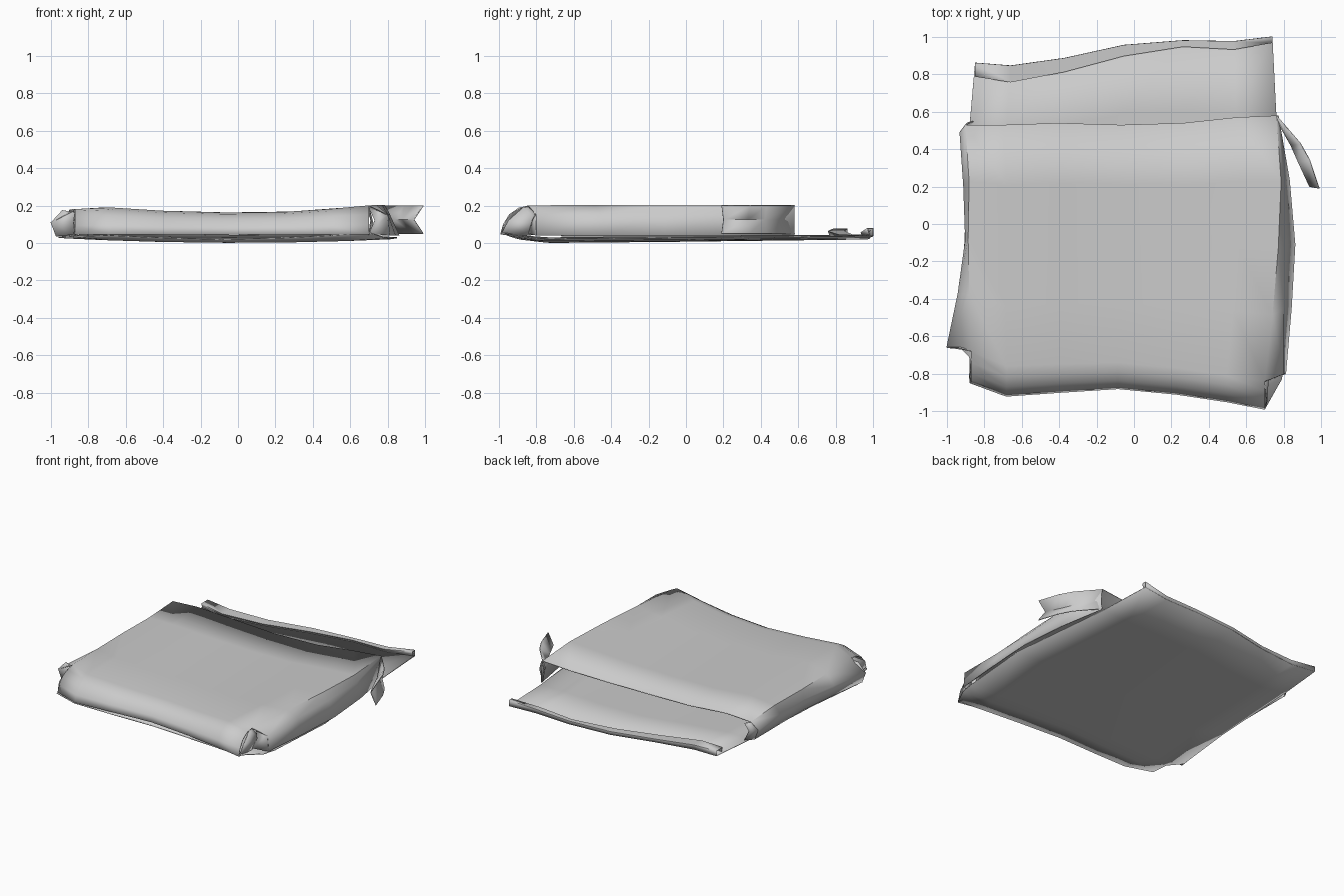
import bpy
import bmesh
import math

cube = bpy.data.objects.get("Cube")
if cube:
    bpy.data.objects.remove(cube, do_unlink=True)

grey = bpy.data.materials.new("plain grey card")
grey.use_nodes = True
tone = (0.6, 0.6, 0.6, 1)
grey.diffuse_color = tone
grey.node_tree.nodes["Principled BSDF"].inputs["Base Color"].default_value = tone


def lerp(a, b, t):
    return a + (b - a) * t


def sample(keys, x):
    """Piecewise linear height from (position, height) pairs."""
    for (x1, z1), (x2, z2) in zip(keys, keys[1:]):
        if x <= x2:
            return lerp(z1, z2, max(0, (x - x1) / (x2 - x1)))
    return keys[-1][1]


def top_z(x):
    return sample([(-.93, .175), (-.7, .188), (-.25, .16), (.2, .16), (.45, .175), (.72, .2)], x)


def base_z(x, y):
    return .004 + .028 * x * x + .012 * max(0, y + .5) + .2 * max(0, -.8 - y)


def sheet(name, *grids):
    """Joins grids of points into one smooth card sheet."""
    bm = bmesh.new()
    for grid in grids:
        rows = [[bm.verts.new(p) for p in row] for row in grid]
        for a, b in zip(rows, rows[1:]):
            for i in range(len(a) - 1):
                bm.faces.new((a[i], a[i + 1], b[i + 1], b[i]))
    bmesh.ops.remove_doubles(bm, verts=bm.verts, dist=.002)
    bmesh.ops.recalc_face_normals(bm, faces=bm.faces)
    mesh = bpy.data.meshes.new(name)
    bm.to_mesh(mesh)
    bm.free()
    mesh.materials.append(grey)
    obj = bpy.data.objects.new(name, mesh)
    bpy.context.collection.objects.link(obj)
    solid = obj.modifiers.new("card thickness", 'SOLIDIFY')
    solid.thickness = .006
    solid.offset = 0
    bpy.ops.object.select_all(action='DESELECT')
    obj.select_set(True)
    bpy.context.view_layer.objects.active = obj
    bpy.ops.object.shade_smooth_by_angle(angle=math.radians(50))
    return obj


# Shared column spacing across the width
cols = [0, .12, .3, .5, .7, .87, 1]
steps = [0, .25, .5, .75, 1]

# Top panel
back_y = [.53, .53, .54, .53, .54, .57, .58]
crease_y = [-.68, -.76, -.75, -.74, -.77, -.81, -.84]
left_x = [-.9, -.88, -.885, -.88, -.87]
right_x = [.76, .785, .77, .74, .7]
top = []
for v, l, r in zip(steps, left_x, right_x):
    row = []
    for f, b, c in zip(cols, back_y, crease_y):
        x = lerp(l, r, f)
        row.append((x, lerp(b, c, v), top_z(x)))
    top.append(row)

# Front wall curling down from the crease
foot_y = [-.85, -.92, -.9, -.88, -.91, -.95, -.99]
front = [top[-1]]
for drop, out in ((.08, .35), (.3, .68), (.65, .9), (1, 1)):
    front.append([(x, lerp(c, f, out), lerp(z, .045, drop))
                  for (x, c, z), f in zip(top[-1], foot_y)])


# Side walls hanging from the panel edges
def side_wall(edge, mid_x, mid_z, low_x, low_z, y_back, y_front):
    ys = [lerp(y_back, y_front, t) for t in steps]
    return [edge, [(x, y, mid_z) for x, y in zip(mid_x, ys)],
            [(x, y, low_z) for x, y in zip(low_x, ys)]]


left_edge = [row[0] for row in top]
right_edge = [row[-1] for row in top]
left = side_wall(left_edge, [-.93, -.91, -.9, -.94, -1], .11,
                 [-.9, -.9, -.9, -.93, -.97], .035, .49, -.66)
right = side_wall(right_edge, [.77, .8, .81, .8, .8], .15,
                  [.77, .83, .86, .84, .81], .04, .58, -.8)
sheet("lid_and_walls", top, front, left, right)

# Bottom panel, running on past the open back as a flap
rim_y = [.86, .845, .885, .955, .98, .975, 1]
levels = [0, .08, .13, .4, .8, 1]
base_left = [-.88, -.88, -.96, -.91, -.88, -.85]
base_right = [.7, .79, .81, .85, .76, .74]
base = []
for v, l, r in zip(levels, base_left, base_right):
    row = []
    for f, a, b in zip(cols, foot_y, rim_y):
        x, y = lerp(l, r, f), lerp(a, b, v)
        row.append((x, y, base_z(x, y)))
    base.append(row)
sheet("bottom_panel", base)

# Folded lip along the back rim
fold_y = [.79, .76, .815, .9, .95, .935, .97]
lift = [.035, .03, .02, .02, .02, .025, .04]
rim = base[-1]
lip = [rim,
       [(x, y, z + h) for (x, y, z), h in zip(rim, lift)],
       [(x, y, z + h) for (x, _, z), h, y in zip(rim, lift, fold_y)],
       [(x, y + .01, z + .008) for (x, _, z), y in zip(rim, fold_y)]]
sheet("back_lip", lip)

# Small end flaps, each creased across the middle
sheet("left_front_flap", [[(-.94, -.66, .175), (-.87, -.68, .165)],
                          [(-1, -.66, .11), (-.86, -.67, .12)],
                          [(-.97, -.66, .035), (-.88, -.67, .045)]])
sheet("left_back_flap", [[(-.9, .53, .175), (-.86, .55, .165)],
                         [(-.93, .49, .11), (-.89, .54, .11)],
                         [(-.9, .49, .035), (-.86, .55, .04)]])
sheet("right_front_flap", [[(.7, -.84, .195), (.7, -.79, .19)],
                           [(.8, -.8, .15), (.73, -.82, .12)],
                           [(.81, -.8, .04), (.7, -.84, .05)]])
sheet("front_right_tab", [[(.7, -.87, .19), (.68, -.82, .195)],
                          [(.71, -.95, .12), (.72, -.78, .11)],
                          [(.7, -.99, .045), (.7, -.83, .04)]])
sheet("front_left_tab", [[(-.87, -.72, .17), (-.86, -.68, .17)],
                         [(-.88, -.82, .11), (-.86, -.7, .11)],
                         [(-.87, -.85, .045), (-.87, -.72, .04)]])

# Long flap swung outward from the back right corner
swing = [(.76, .58), (.89, .43), (.94, .34), (.99, .19)]
dent = [(.76, .56), (.84, .42), (.88, .33), (.94, .2)]
sheet("right_back_flap", [[(x, y, .2) for x, y in swing],
                          [(x, y, .125) for x, y in dent],
                          [(x, y, .05) for x, y in swing]])
